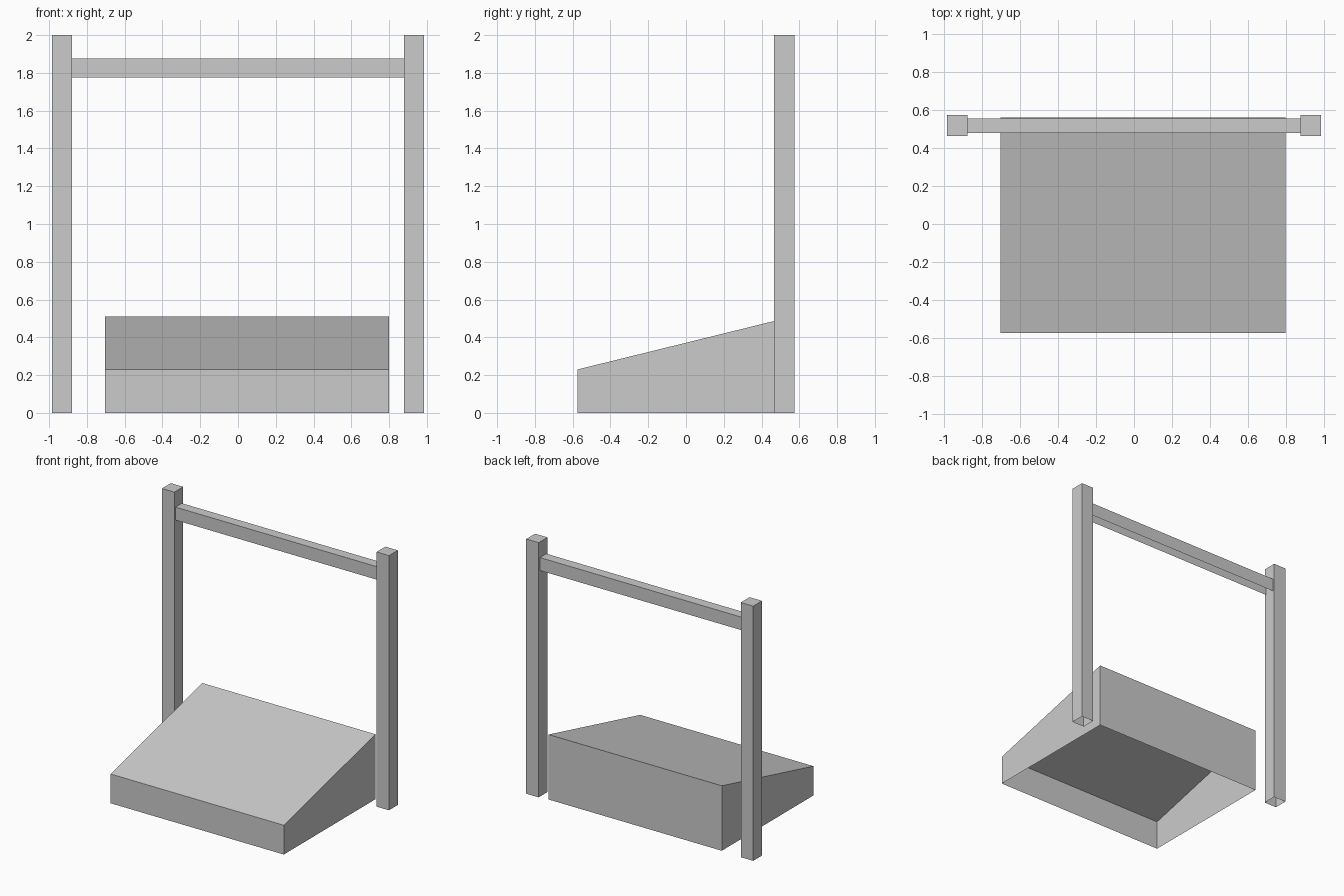
import bpy
import bmesh

default_cube = bpy.data.objects.get("Cube")
if default_cube:
    bpy.data.objects.remove(default_cube, do_unlink=True)

# Single plain grey
GREY = (0.6, 0.6, 0.6, 1.0)
grey = bpy.data.materials.new("plain grey")
grey.use_nodes = True
grey.diffuse_color = GREY
grey.node_tree.nodes["Principled BSDF"].inputs["Base Color"].default_value = GREY


def open_shell(name, x, y, z, front_top=None):
    """Box shell with no underside; front_top lowers the front edge of the lid."""
    bm = bmesh.new()
    bmesh.ops.create_cube(bm, size=1)
    underside = [f for f in bm.faces if f.normal.z < -0.5]
    bmesh.ops.delete(bm, geom=underside, context="FACES_ONLY")
    for v in bm.verts:
        is_front, is_top = v.co.y < 0, v.co.z > 0
        v.co.x = x[v.co.x > 0]
        v.co.y = y[not is_front]
        v.co.z = z[is_top]
        if is_front and is_top and front_top is not None:
            v.co.z = front_top
    mesh = bpy.data.meshes.new(name)
    bm.to_mesh(mesh)
    bm.free()
    mesh.materials.append(grey)
    obj = bpy.data.objects.new(name, mesh)
    bpy.context.collection.objects.link(obj)
    return obj


INNER, OUTER = 0.878, 0.986

# Two upright posts
open_shell("left_post", (INNER, OUTER), (0.465, 0.574), (0, 2))
open_shell("right_post", (-OUTER, -INNER), (0.465, 0.574), (0, 2))

# Crossbar between the posts
open_shell("crossbar", (-INNER, INNER), (0.479, 0.558), (1.775, 1.877))

# Sloping ramp, slightly off centre
open_shell("ramp", (-0.705, 0.80), (-0.574, 0.563), (0, 0.51), front_top=0.23)
